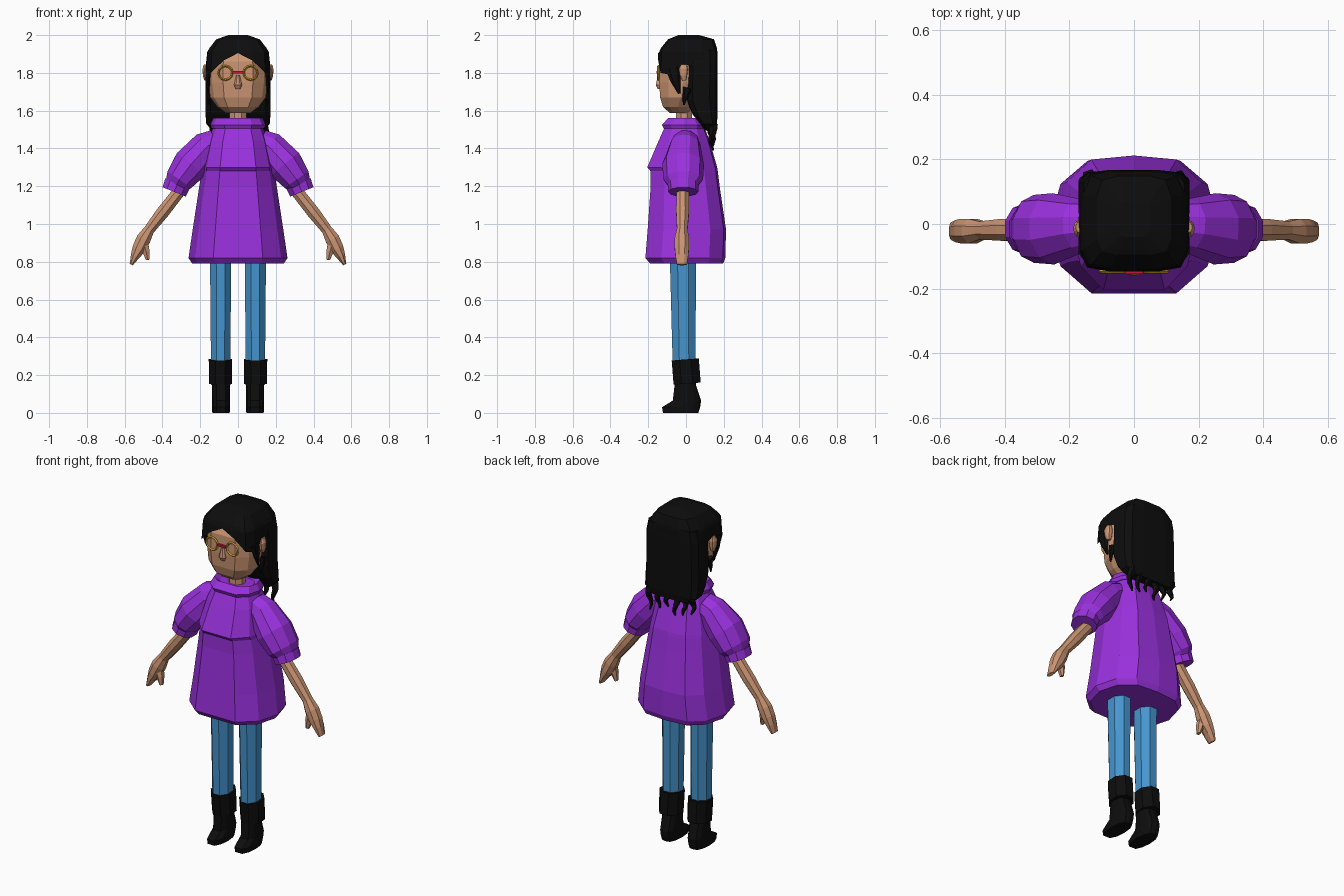
import bpy, bmesh, math
from mathutils import Vector

def material(name, rgb):
    m = bpy.data.materials.new(name)
    m.diffuse_color = (*rgb, 1)
    return m

PURPLE = material("purple_cloth", (.32, .03, .72))
BLUE = material("denim", (.06, .30, .62))
SKIN = material("skin", (.60, .30, .17))
BLACK = material("black", (.004, .004, .004))
GOLD = material("gold", (.70, .37, .03))
RED = material("red", (.55, .01, .03))

ROUND = [(0, 0), (.5, 0), (.87, .2), (1, .5), (.87, .8), (.55, .97), (0, 1)]
BOXY = [(0, 0), (.45, 0), (.85, .04), (1, .2), (1, .45), (1, .75), (.85, .95), (.45, 1), (0, 1)]

def both(half):
    return half + half[-2:0:-1]

def section(z, w, yf, yb, half=ROUND, cx=0):
    """Horizontal outline: half width w, from front yf to back yb."""
    pts = [(x, t) for x, t in half] + [(-x, t) for x, t in half[-2:0:-1]]
    return [Vector((cx + x * w, yf + t * (yb - yf), z)) for x, t in pts]

def loft(name, rings, mat, mirror=False, cap_end=True):
    bm = bmesh.new()
    rows = [[bm.verts.new(p) for p in r] for r in rings]
    n = len(rows[0])
    for a, b in zip(rows, rows[1:]):
        for i in range(n):
            j = (i + 1) % n
            bm.faces.new((a[i], a[j], b[j], b[i]))
    bm.faces.new(rows[0])
    if cap_end:
        bm.faces.new(rows[-1])
    bmesh.ops.recalc_face_normals(bm, faces=bm.faces)
    me = bpy.data.meshes.new(name)
    bm.to_mesh(me)
    bm.free()
    me.materials.append(mat)
    ob = bpy.data.objects.new(name, me)
    bpy.context.collection.objects.link(ob)
    if mirror:
        ob.modifiers.new("mirror", 'MIRROR').use_mirror_merge = False
    return ob

def tube(name, path, mat, n=8, mirror=True):
    """Tube along points (x, y, z, radius across, radius in depth)."""
    c = [Vector(p[:3]) for p in path]
    rings = []
    for i, p in enumerate(path):
        t = (c[min(i + 1, len(c) - 1)] - c[max(i - 1, 0)]).normalized()
        u = Vector((0, 1, 0)).cross(t).normalized()
        v = t.cross(u)
        k = 1 / math.cos(math.pi / n)
        angs = [2 * math.pi * (j + .5) / n for j in range(n)]
        rings.append([c[i] + u * math.cos(a) * p[3] * k + v * math.sin(a) * p[4] * k for a in angs])
    return loft(name, rings, mat, mirror)

# Smock and collar
loft("smock", [section(*r) for r in [
    (1.53, .125, -.105, .09), (1.44, .16, -.145, .125), (1.30, .19, -.205, .165),
    (1.28, .192, -.188, .168), (1.20, .205, -.187, .178), (.97, .24, -.203, .212),
    (.82, .262, -.215, .208), (.79, .242, -.19, .196)]], PURPLE)
loft("collar", [section(*r) for r in [
    (1.505, .14, -.118, .10), (1.525, .147, -.127, .106), (1.56, .13, -.095, .077),
    (1.54, .10, -.07, .06)]], PURPLE)

# Puffed sleeves and cuffs
tube("sleeve", [(.12, 0, 1.43, .07, .07), (.165, -.005, 1.41, .083, .08),
                (.25, -.015, 1.315, .095, .105), (.31, -.015, 1.235, .077, .10),
                (.327, -.015, 1.205, .062, .075)], PURPLE, 10)
tube("sleeve_cuff", [(.32, -.015, 1.215, .07, .078), (.338, -.015, 1.17, .066, .076)], PURPLE, 10)

# Arms, hands and thumbs
tube("arm", [(.29, -.018, 1.20, .032, .032), (.40, -.018, 1.06, .034, .034),
             (.47, -.02, .97, .028, .028), (.50, -.022, .92, .038, .038),
             (.524, -.022, .87, .036, .038), (.545, -.022, .83, .024, .034),
             (.565, -.022, .785, .009, .026)], SKIN)
tube("thumb", [(.50, -.025, .90, .024, .024), (.487, -.03, .855, .019, .019),
               (.478, -.032, .81, .009, .012)], SKIN, 6)

# Trouser legs
tube("trouser_leg", [(.092, -.015, 1.0, .056, .069), (.092, -.016, .8, .056, .069),
                     (.092, -.01, .24, .051, .06)], BLUE)

# Boots with fold-over cuffs
loft("boot", [section(*r, ROUND, .09) for r in [
    (0, .046, -.122, .065), (.03, .048, -.127, .075), (.065, .048, -.07, .08),
    (.15, .049, -.06, .052), (.2, .049, -.06, .052)]], BLACK, True)
tube("boot_cuff", [(.093, .006, .155, .060, .072), (.093, -.004, .283, .062, .072)], BLACK)

# Head, neck, ears and nose
loft("head", [section(*r) for r in [
    (1.587, .065, -.085, .01), (1.62, .11, -.122, .04), (1.67, .147, -.137, .08),
    (1.75, .158, -.142, .11), (1.86, .156, -.139, .12), (1.93, .125, -.10, .12)]], SKIN)
tube("neck", [(0, -.01, 1.50, .045, .042), (0, -.01, 1.64, .045, .042)], SKIN, 8, False)
loft("ear", [section(*r, ROUND, .168) for r in [
    (1.76, .010, -.02, .0), (1.785, .018, -.032, .006),
    (1.82, .02, -.038, .01), (1.845, .012, -.025, .005)]], SKIN, True)
loft("nose", [section(*r) for r in [
    (1.715, .012, -.15, -.13), (1.735, .021, -.160, -.13), (1.79, .009, -.149, -.13)]], SKIN)

# Hair cap with a centre parting
hem = section(0, .17, -.147, .165, BOXY)
for p, z in zip(hem, both([1.905, 1.865, 1.80, 1.79, 1.845, 1.82, 1.82, 1.82, 1.82])):
    p.z = z
loft("hair_cap", [section(*r, BOXY) for r in [
    (2.0, .05, -.04, .07), (1.978, .115, -.095, .148), (1.93, .152, -.134, .164),
    (1.91, .163, -.142, .166)]] + [hem], BLACK, cap_end=False)

# Long back hair, side locks and loose wavy ends
loft("back_hair", [section(*r, BOXY) for r in [
    (1.92, .155, .02, .164), (1.85, .17, .005, .167), (1.66, .172, .0, .167),
    (1.58, .172, .035, .166), (1.53, .168, .075, .165), (1.495, .13, .10, .16)]], BLACK)
tube("side_lock", [(.158, -.07, 1.83, .014, .035), (.160, -.055, 1.76, .012, .024),
                   (.156, -.035, 1.69, .004, .006)], BLACK, 6)
tube("ear_lock", [(.160, .01, 1.72, .012, .022), (.158, -.005, 1.67, .009, .012),
                  (.154, -.012, 1.63, .003, .004)], BLACK, 6)
for k in range(6):
    x = -.14 + .056 * k
    drop = .10 + .02 * (k % 3)
    path = []
    for i in range(6):
        f = i / 5
        r = .017 * (1 - f) + .004
        path.append((x + .009 * math.sin(f * 7 + k), .138 + .008 * math.cos(f * 7 + k),
                     1.53 - f * drop, r, r))
    tube("hair_end", path, BLACK, 5, False)

# Round glasses with a red bridge
for s in (-1, 1):
    bpy.ops.mesh.primitive_torus_add(
        location=(s * .067, -.147, 1.8), rotation=(math.pi / 2, 0, 0),
        major_segments=12, minor_segments=4, major_radius=.037, minor_radius=.006)
    bpy.context.object.name = "glasses_rim"
    bpy.context.object.data.materials.append(GOLD)
bpy.ops.mesh.primitive_cube_add(size=1, location=(0, -.149, 1.803))
bridge = bpy.context.object
bridge.name = "glasses_bridge"
bridge.scale = (.056, .012, .012)
bridge.data.materials.append(RED)
